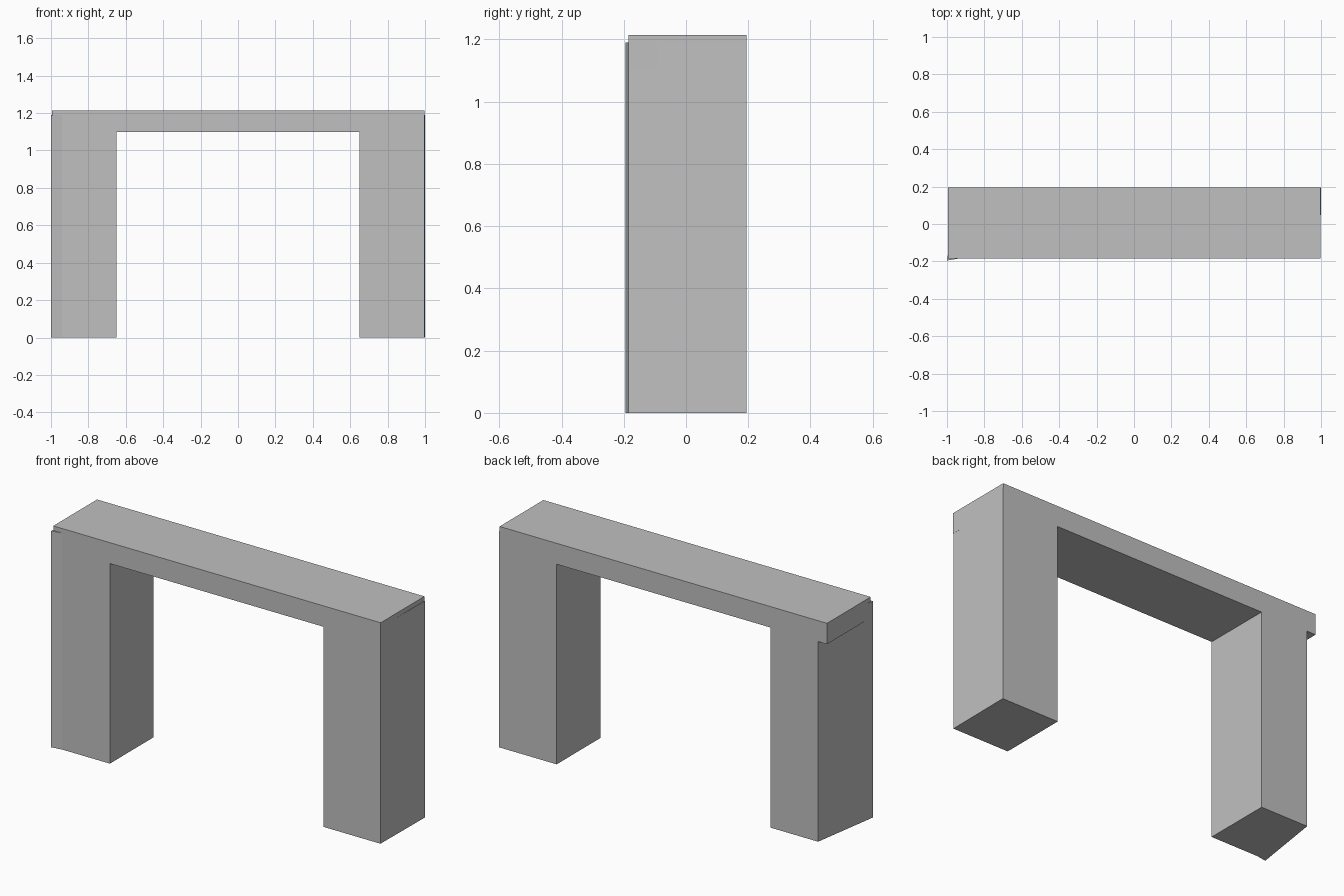
import bpy
import bmesh

cube = bpy.data.objects.get("Cube")
if cube:
    bpy.data.objects.remove(cube, do_unlink=True)

# One plain grey for every part
GREY = (0.53, 0.53, 0.53, 1.0)
stone = bpy.data.materials.new("plain grey")
stone.use_nodes = True
stone.diffuse_color = GREY
stone.node_tree.nodes["Principled BSDF"].inputs["Base Color"].default_value = GREY


def prism(name, outline, bottom, top):
    """Extrude a counter-clockwise plan outline from bottom to top."""
    bm = bmesh.new()
    base = bm.faces.new([bm.verts.new((x, y, bottom)) for x, y in outline])
    extruded = bmesh.ops.extrude_face_region(bm, geom=[base], use_keep_orig=True)
    moved = [v for v in extruded["geom"] if isinstance(v, bmesh.types.BMVert)]
    bmesh.ops.translate(bm, verts=moved, vec=(0, 0, top - bottom))
    bmesh.ops.recalc_face_normals(bm, faces=bm.faces)
    mesh = bpy.data.meshes.new(name)
    bm.to_mesh(mesh)
    bm.free()
    mesh.materials.append(stone)
    obj = bpy.data.objects.new(name, mesh)
    bpy.context.collection.objects.link(obj)
    return obj


FRONT, BACK = -0.185, 0.195
INNER = 0.65
LINTEL_BOTTOM, LINTEL_TOP = 1.10, 1.215
LEG_TOP = 1.19

# Straight beam across the top
prism("lintel",
      [(-0.994, FRONT), (0.997, FRONT), (0.997, BACK), (-0.994, BACK)],
      LINTEL_BOTTOM, LINTEL_TOP)

# Right leg: its outer wall is skewed, so the front corner juts out
prism("right_leg",
      [(-INNER, FRONT), (-INNER, BACK), (-0.94, BACK),
       (-1.0, -0.195), (-0.94, FRONT)],
      0, LEG_TOP)

# Left leg: nearly square, slightly wider at the back
prism("left_leg",
      [(INNER, FRONT), (0.996, FRONT), (1.0, BACK), (INNER, BACK)],
      0, LEG_TOP)
